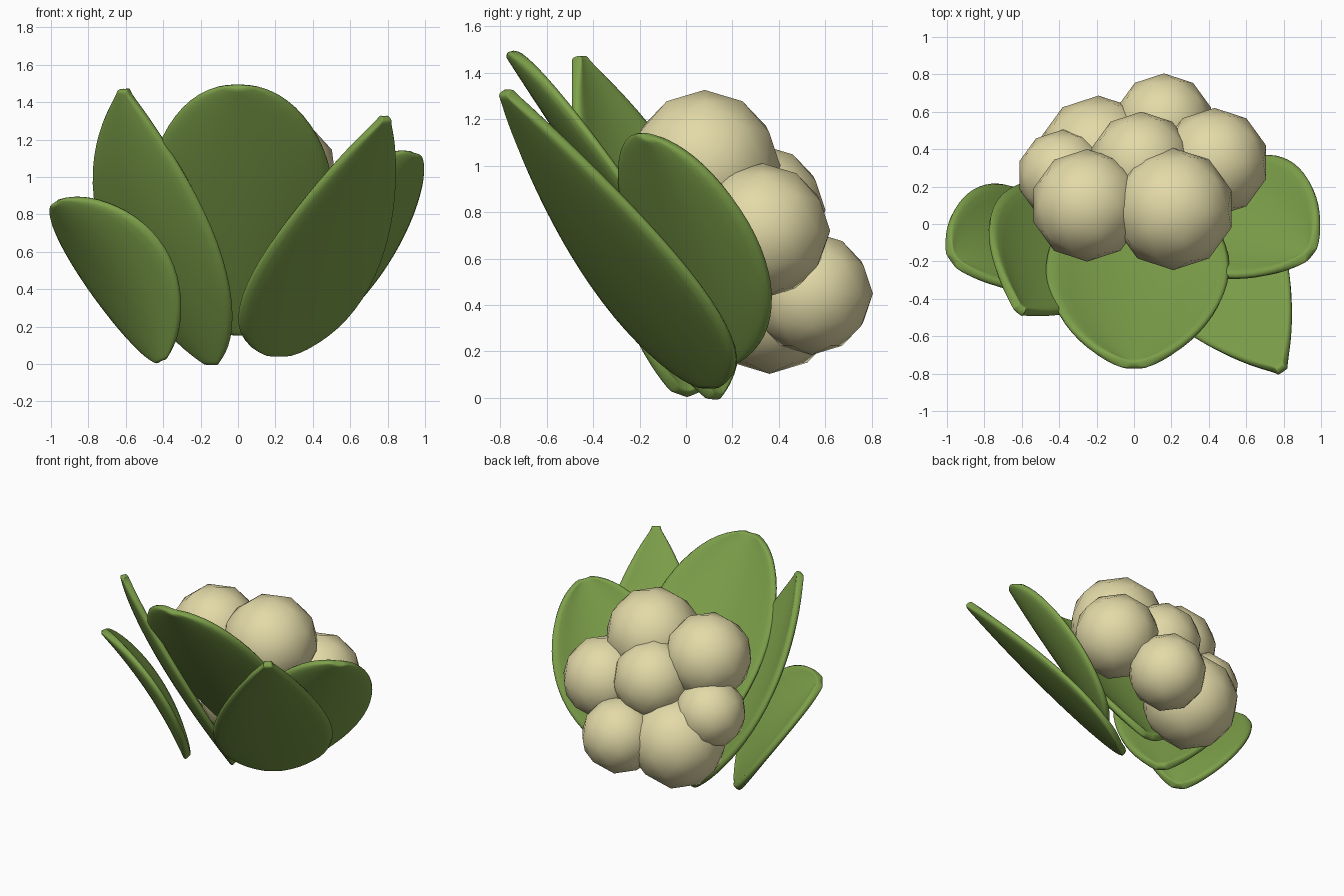
import bpy, bmesh, math
from mathutils import Vector

if "Cube" in bpy.data.objects:
    bpy.data.objects.remove(bpy.data.objects["Cube"])


def material(name, rgb):
    m = bpy.data.materials.new(name)
    m.diffuse_color = (*rgb, 1)
    m.use_nodes = True
    m.node_tree.nodes["Principled BSDF"].inputs["Base Color"].default_value = m.diffuse_color
    return m


GREEN = material("leaf_green", (0.21, 0.36, 0.07))
CREAM = material("floret_cream", (0.77, 0.70, 0.39))
HEAD = Vector((0, 0.3, 0.7))


def finish(name, bm, mat):
    me = bpy.data.meshes.new(name)
    bmesh.ops.recalc_face_normals(bm, faces=bm.faces)
    for f in bm.faces:
        f.smooth = True
    bm.to_mesh(me)
    bm.free()
    me.materials.append(mat)
    ob = bpy.data.objects.new(name, me)
    bpy.context.collection.objects.link(ob)
    return ob


def floret(name, centre, r):
    bm = bmesh.new()
    bmesh.ops.create_icosphere(bm, subdivisions=2, radius=r * 1.02)
    bmesh.ops.translate(bm, verts=bm.verts, vec=centre)
    finish(name, bm, CREAM)


def leaf(name, base, ctrl, tip, across, half, peak, blunt, cup):
    """Cupped blade along a curved spine; peak places the widest point,
    a lower blunt value rounds the ends more."""
    b, c, e, a = (Vector(v) for v in (base, ctrl, tip, across))
    a.normalize()
    inward = (e - b).cross(a).normalized()
    if inward.dot(HEAD - (b + e) / 2) < 0:
        inward = -inward
    p = math.log(0.5) / math.log(peak)
    rows, cols = 14, 8
    bm = bmesh.new()
    grid = []
    for i in range(rows + 1):
        t = 0.5 - 0.5 * math.cos(math.pi * i / rows)
        spine = b * (1 - t) ** 2 + c * 2 * t * (1 - t) + e * t * t
        w = max(half * max(math.sin(math.pi * t ** p), 0) ** blunt, 0.03)
        row = []
        for j in range(cols + 1):
            s = 2 * j / cols - 1
            row.append(bm.verts.new(spine + a * w * s + inward * cup * s * s * w / half))
        grid.append(row)
    for i in range(rows):
        for j in range(cols):
            bm.faces.new((grid[i][j], grid[i][j + 1], grid[i + 1][j + 1], grid[i + 1][j]))
    ob = finish(name, bm, GREEN)
    sol = ob.modifiers.new("thickness", "SOLIDIFY")
    sol.thickness = 0.05
    sol.offset = 0
    sub = ob.modifiers.new("rounding", "SUBSURF")
    sub.levels = sub.render_levels = 1


# Cluster of florets forming the head
for i, (centre, r) in enumerate([
    ((-0.25, 0.10, 0.97), 0.295), ((0.21, 0.08, 1.00), 0.32),
    ((0.04, 0.32, 0.81), 0.275), ((0.43, 0.33, 0.72), 0.285),
    ((0.16, 0.54, 0.45), 0.26), ((-0.19, 0.36, 0.43), 0.32),
    ((-0.38, 0.26, 0.65), 0.24),
]):
    floret(f"floret_{i + 1}", centre, r)

# Leaves wrapping the front and sides
leaf("leaf_centre", (0.02, 0.18, 0.16), (0.03, -0.32, 0.79), (0.0, -0.76, 1.49),
     (1, 0, 0), 0.50, 0.52, 0.47, 0.11)
leaf("leaf_front_left", (-0.13, 0.13, 0.0), (-0.62, -0.22, 0.85), (-0.61, -0.46, 1.47),
     (-0.76, 0.65, 0), 0.40, 0.40, 0.82, 0.05)
leaf("leaf_front_right", (0.21, 0.11, 0.05), (0.54, -0.35, 0.65), (0.79, -0.78, 1.32),
     (0.82, 0.57, 0), 0.41, 0.31, 0.74, 0.04)
leaf("leaf_left", (-0.4, -0.02, 0.02), (-0.58, -0.12, 0.52), (-0.97, -0.19, 0.87),
     (0.56, -0.78, 0.3), 0.37, 0.52, 0.5, 0.07)
leaf("leaf_right", (0.36, 0.15, 0.15), (0.62, -0.02, 0.6), (0.94, -0.16, 1.13),
     (0.63, 0.75, -0.2), 0.40, 0.5, 0.5, 0.10)
